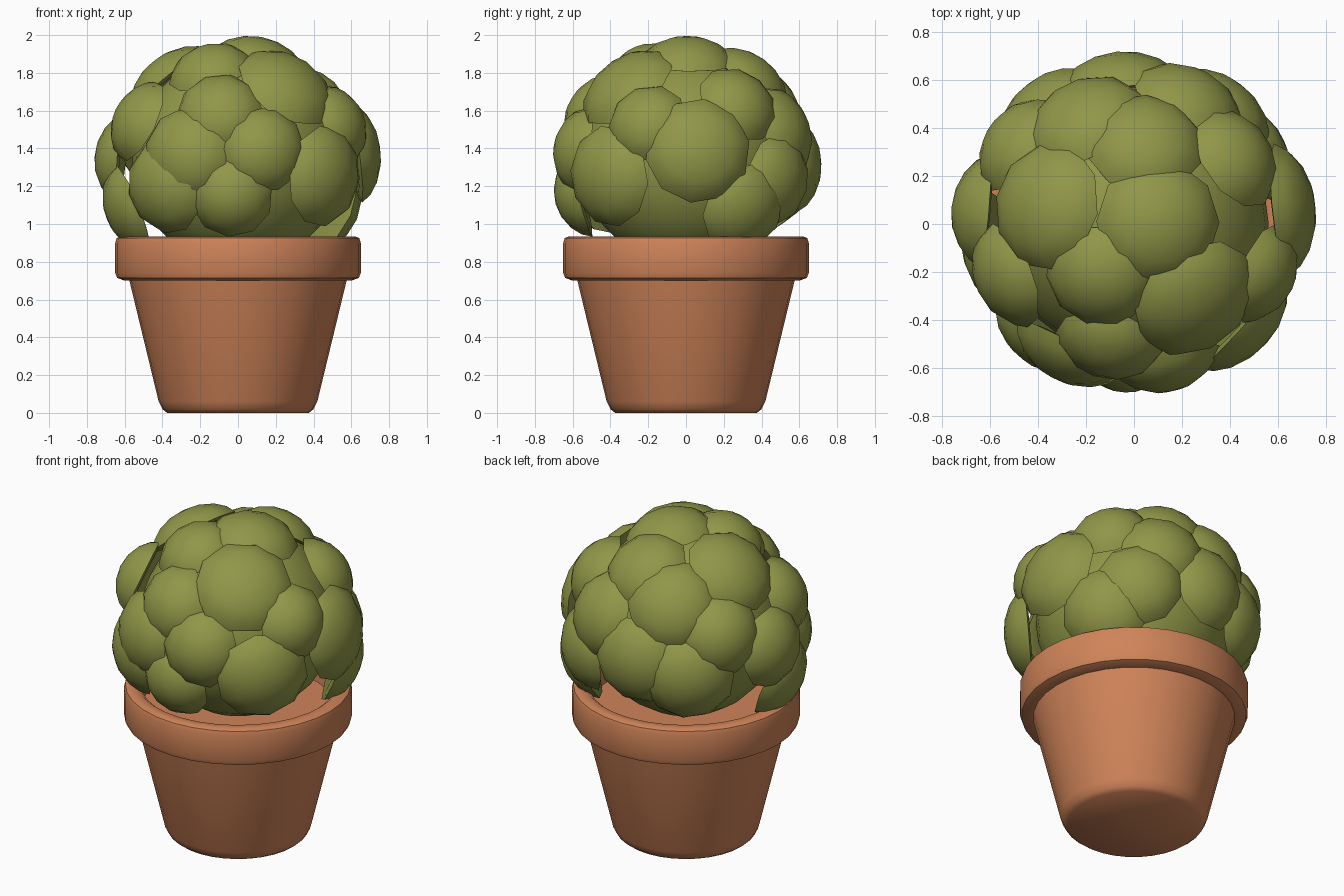
import bpy, bmesh, math, random
from mathutils import Vector, Matrix

if "Cube" in bpy.data.objects:
    bpy.data.objects.remove(bpy.data.objects["Cube"])

random.seed(4)


def material(name, rgb):
    m = bpy.data.materials.new(name)
    m.diffuse_color = (*rgb, 1)
    m.use_nodes = True
    m.node_tree.nodes["Principled BSDF"].inputs["Base Color"].default_value = m.diffuse_color
    return m


def finish(bm, name, mat, angle):
    bmesh.ops.recalc_face_normals(bm, faces=bm.faces)
    me = bpy.data.meshes.new(name)
    bm.to_mesh(me)
    bm.free()
    ob = bpy.data.objects.new(name, me)
    bpy.context.collection.objects.link(ob)
    me.materials.append(mat)
    bpy.ops.object.select_all(action='DESELECT')
    ob.select_set(True)
    bpy.context.view_layer.objects.active = ob
    bpy.ops.object.shade_smooth_by_angle(angle=math.radians(angle))
    return ob


def lathe(bm, profile, n, matrix=Matrix()):
    """Revolve (radius, height) points around the local z axis."""
    rings = []
    for r, z in profile:
        count = 1 if r == 0 else n
        rings.append([bm.verts.new(matrix @ Vector((r * math.cos(math.tau * i / n),
                                                    r * math.sin(math.tau * i / n), z)))
                      for i in range(count)])
    for a, b in zip(rings, rings[1:]):
        for i in range(n):
            j = (i + 1) % n
            loop = [a[i % len(a)], a[j % len(a)], b[j % len(b)], b[i % len(b)]]
            bm.faces.new(list(dict.fromkeys(loop)))


clay = material("terracotta", (0.63, 0.23, 0.1))
green = material("leaf_green", (0.28, 0.31, 0.065))

# Flower pot with a thick rim and a shallow inside
bm = bmesh.new()
lathe(bm, [(0, 0), (0.375, 0), (0.4, 0.02), (0.42, 0.06), (0.575, 0.7), (0.6, 0.7), (0.64, 0.715),
           (0.65, 0.74), (0.65, 0.9), (0.642, 0.925), (0.62, 0.935), (0.575, 0.935),
           (0.55, 0.915), (0.54, 0.8), (0, 0.8)], 32)
finish(bm, "flower_pot", clay, 40)

# Round inner mass of the bush
CENTRE = Vector((0, 0, 1.3))
AXES = Vector((0.765, 0.72, 0.70))
bm = bmesh.new()
bmesh.ops.create_uvsphere(bm, u_segments=24, v_segments=14, radius=0.56,
                          matrix=Matrix.Translation((0, 0, 1.34)))
finish(bm, "bush_core", green, 60)

# Domed leaf clumps: x, y, z direction and radius
CLUMPS = [
    (.12, .01, 1.97, .26), (-.16, -.24, 1.86, .23), (.28, -.34, 1.76, .28),
    (-.38, .08, 1.78, .27), (.05, .38, 1.83, .25), (-.23, .48, 1.68, .26),
    (-.11, -.53, 1.62, .23), (.155, -.65, 1.41, .23), (-.31, -.58, 1.38, .25),
    (-.43, -.5, 1.18, .25), (-.04, -.64, 1.12, .22), (.48, -.43, 1.25, .27),
    (-.53, -.22, 1.55, .23), (-.64, -.12, 1.05, .25), (.57, -.22, 1.55, .22),
    (.7, .07, 1.4, .28), (.58, .37, 1.04, .25), (.44, .29, 1.65, .23),
    (.25, .57, 1.52, .25), (-.53, .36, 1.5, .23), (-.07, .69, 1.32, .26),
    (-.42, .56, 1.22, .26), (-.69, .06, 1.35, .24), (.42, .55, 1.22, .25)]
bm = bmesh.new()
for x, y, z, r in CLUMPS:
    d = Vector((x, y, z)) - CENTRE
    scale = math.sqrt(sum((d[i] / AXES[i]) ** 2 for i in range(3)))
    tip = CENTRE + d / scale
    rot = d.to_track_quat('Z', 'Y').to_matrix().to_4x4()
    spin = Matrix.Rotation(random.random() * math.tau, 4, 'Z')
    # crowned top, sharp edge, slightly hollow underside
    lathe(bm, [(0, 0), (.35 * r, -.012), (.66 * r, -.045), (.88 * r, -.09), (r, -.14),
               (.8 * r, -.15), (0, -.12)], 10, Matrix.Translation(tip) @ rot @ spin)
finish(bm, "leaf_clumps", green, 45)
